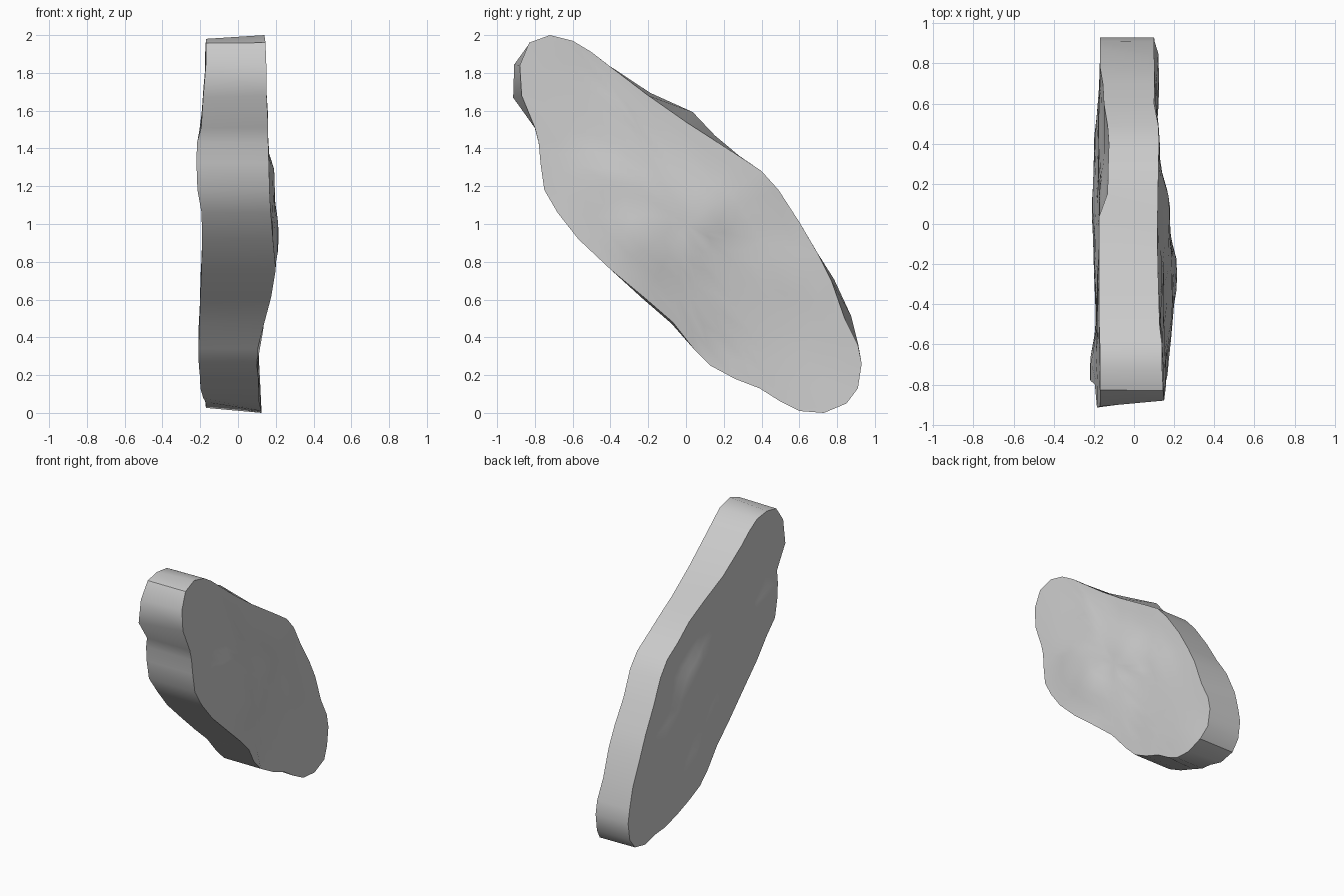
import bpy
import bmesh
import math
from mathutils import Vector

default_cube = bpy.data.objects.get("Cube")
if default_cube:
    bpy.data.objects.remove(default_cube, do_unlink=True)

# Left face outline in (y, z), clockwise from the top
OUTLINE = [Vector(p) for p in (
    (-.72, 2), (-.6, 1.97), (-.5, 1.91), (-.41, 1.84), (-.2, 1.68), (0, 1.54),
    (.14, 1.45), (.28, 1.36), (.4, 1.28), (.49, 1.18), (.6, 1.01), (.7, .84),
    (.77, .7), (.84, .5), (.91, .36), (.93, .26), (.91, .13), (.85, .05),
    (.73, 0), (.6, .01), (.5, .06), (.39, .13), (.26, .18), (.13, .25),
    (.04, .34), (-.07, .48), (-.22, .61), (-.4, .76), (-.57, .92),
    (-.68, 1.06), (-.75, 1.18), (-.77, 1.32), (-.78, 1.43), (-.8, 1.51),
    (-.87, 1.68), (-.88, 1.84), (-.83, 1.96))]

# Places where the right face outline swells or shrinks: y, z, amount, spread
SWELLS = ((-.02, 1.56, .065, .19), (.82, .57, .05, .13), (-.88, 1.74, .06, .12),
          (-.15, .54, .02, .12), (.62, .01, -.05, .14), (-.72, 2, -.02, .1))

# Control depths of each broad face: y, z, x
LEFT_DEPTH = (
    (-.72, 2, .14), (-.85, 1.85, .15), (-.4, 1.84, .125), (-.1, 1.6, .115),
    (.2, 1.41, .12), (.4, 1.28, .125), (.6, 1, .1), (.84, .5, .1),
    (.93, .25, .1), (.73, 0, .125), (.39, .13, .11), (.1, .28, .1),
    (-.07, .48, .14), (-.22, .61, .175), (-.4, .76, .2), (-.57, .92, .185),
    (-.75, 1.18, .167), (-.78, 1.45, .16), (-.25, .93, .215),
    (-.4, 1.2, .195), (0, 1, .18), (-.4, 1.5, .15), (.3, .8, .13), (.5, .4, .11))
RIGHT_DEPTH = (
    (-.72, 2, -.17), (-.93, 1.8, -.17), (-.85, 1.6, -.19), (-.77, 1.35, -.22),
    (-.57, .92, -.19), (-.2, .6, -.2), (.04, .34, -.21), (.3, .17, -.2),
    (.73, .03, -.17), (.93, .2, -.17), (.85, .6, -.17), (.6, 1, -.15),
    (.38, 1.28, -.125), (.2, 1.42, -.13), (0, 1.6, -.175), (-.3, 1.78, -.175),
    (0, 1, -.175), (-.4, 1.4, -.185), (.4, .6, -.18))


def depth_at(point, controls):
    """Blend the nearby control depths."""
    total = weight_sum = 0
    for y, z, depth in controls:
        distance = (point - Vector((y, z))).length_squared
        weight = 1 / (distance + .004) ** 2
        total += weight * depth
        weight_sum += weight
    return total / weight_sum


def swollen(outline):
    """Move an outline along its outward normals around each swell."""
    result = []
    for i, point in enumerate(outline):
        tangent = outline[(i + 1) % len(outline)] - outline[i - 1]
        normal = Vector((-tangent.y, tangent.x)).normalized()
        shift = sum(amount * math.exp(-((point - Vector((y, z))).length / spread) ** 2)
                    for y, z, amount, spread in SWELLS)
        result.append(point + normal * shift)
    return result


def bridge(bm, ring_a, ring_b):
    count = len(ring_a)
    for i in range(count):
        j = (i + 1) % count
        bm.faces.new((ring_a[i], ring_a[j], ring_b[j], ring_b[i]))


def broad_face(bm, outline, controls, steps=7):
    """Fill an outline with shrinking rings and return its rim vertices."""
    centre = Vector((0, 1))

    def vertex(p):
        return bm.verts.new((depth_at(p, controls), p.x, p.y))

    rings = [[vertex(centre.lerp(p, 1 - k / steps)) for p in outline]
             for k in range(steps)]
    for outer, inner in zip(rings, rings[1:]):
        bridge(bm, outer, inner)
    hub = vertex(centre)
    last = rings[-1]
    for i in range(len(last)):
        bm.faces.new((last[i - 1], last[i], hub))
    return rings[0]


# Wavy slab: two broad faces joined by a sharp-edged rim
bm = bmesh.new()
left_rim = broad_face(bm, OUTLINE, LEFT_DEPTH)
right_rim = broad_face(bm, swollen(OUTLINE), RIGHT_DEPTH)
bridge(bm, left_rim, right_rim)
bmesh.ops.recalc_face_normals(bm, faces=bm.faces)
mesh = bpy.data.meshes.new("wavy_slab")
bm.to_mesh(mesh)
bm.free()
slab = bpy.data.objects.new("wavy_slab", mesh)
bpy.context.collection.objects.link(slab)

# Plain grey
grey = bpy.data.materials.new("light_grey")
grey.use_nodes = True
colour = (.6, .6, .6, 1)
grey.diffuse_color = colour
grey.node_tree.nodes["Principled BSDF"].inputs["Base Color"].default_value = colour
mesh.materials.append(grey)

# Smooth surfaces with a crisp rim
bpy.ops.object.select_all(action="DESELECT")
slab.select_set(True)
bpy.context.view_layer.objects.active = slab
bpy.ops.object.shade_smooth_by_angle(angle=math.radians(35))
